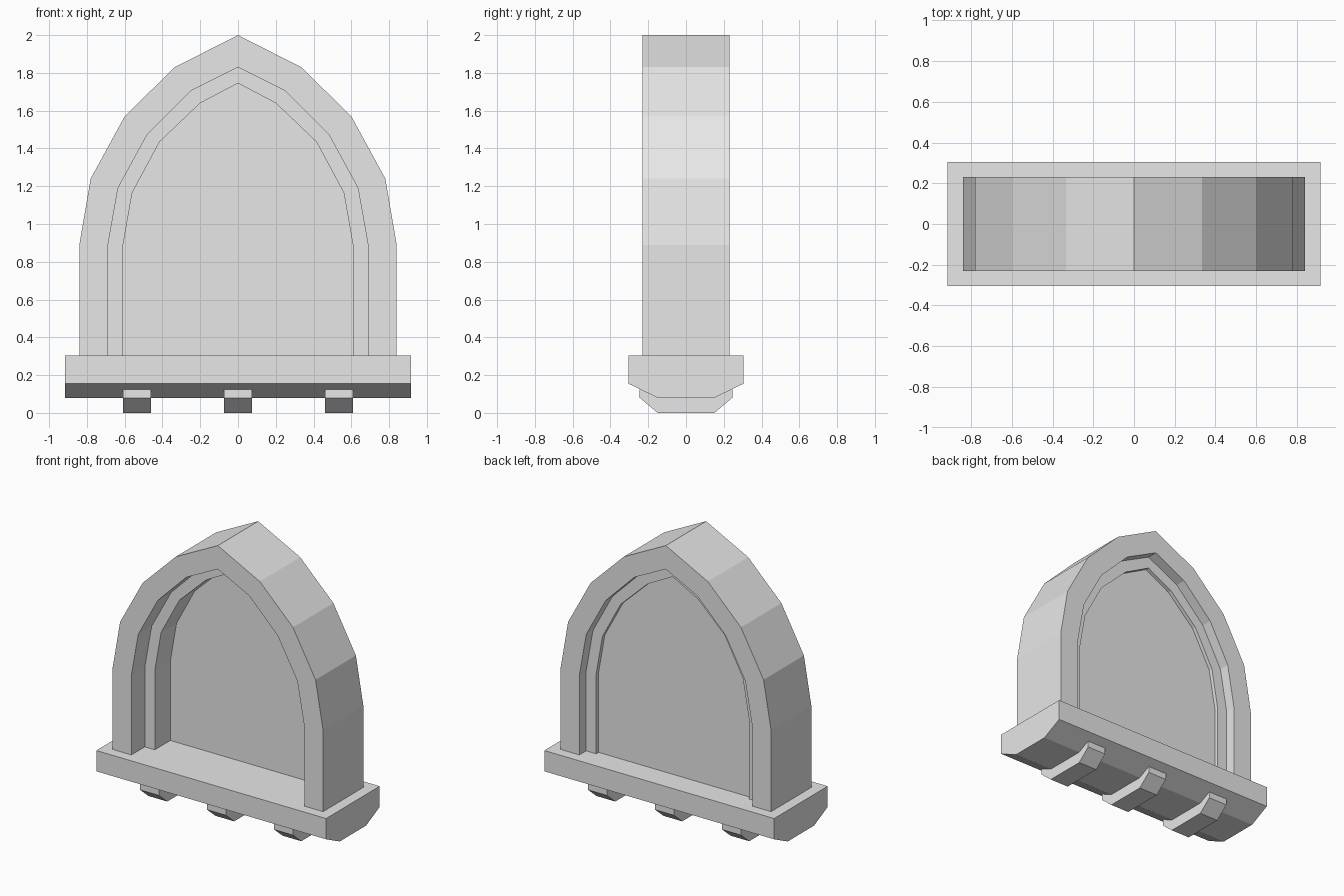
import bpy
import bmesh
from mathutils import Vector

old = bpy.data.objects.get("Cube")
if old:
    bpy.data.objects.remove(old, do_unlink=True)

stone = bpy.data.materials.new("grey stone")
stone.use_nodes = True
GREY = (0.8, 0.8, 0.8, 1)
stone.diffuse_color = GREY
stone.node_tree.nodes["Principled BSDF"].inputs["Base Color"].default_value = GREY


def extrude_profile(name, points, direction):
    """Make a solid by extruding a flat outline of 3D points along a direction."""
    bm = bmesh.new()
    face = bm.faces.new([bm.verts.new(p) for p in points])
    result = bmesh.ops.extrude_face_region(bm, geom=[face], use_keep_orig=True)
    moved = [g for g in result["geom"] if isinstance(g, bmesh.types.BMVert)]
    bmesh.ops.translate(bm, verts=moved, vec=Vector(direction))
    bmesh.ops.recalc_face_normals(bm, faces=bm.faces)
    mesh = bpy.data.meshes.new(name)
    bm.to_mesh(mesh)
    bm.free()
    mesh.materials.append(stone)
    obj = bpy.data.objects.new(name, mesh)
    bpy.context.collection.objects.link(obj)
    return obj


def arch(half):
    """Mirror the right half of an arch, from its foot to its peak."""
    return half + [(-x, z) for x, z in reversed(half[:-1])]


def arch_part(name, outline, front, back):
    extrude_profile(name, [(x, front, z) for x, z in outline], (0, back - front, 0))


def beam_part(name, half, left, right):
    """Beam along x with a cross-section mirrored front to back."""
    section = half + [(-y, z) for y, z in reversed(half)]
    extrude_profile(name, [(left, y, z) for y, z in section], (right - left, 0, 0))


SILL_TOP = 0.305
outer = arch([(0.84, SILL_TOP), (0.84, 0.89), (0.78, 1.24), (0.60, 1.57), (0.335, 1.83), (0, 2)])
middle = arch([(0.69, SILL_TOP), (0.69, 0.88), (0.635, 1.19), (0.48, 1.475), (0.25, 1.705), (0, 1.83)])
inner = arch([(0.61, SILL_TOP), (0.61, 0.88), (0.56, 1.165), (0.415, 1.435), (0.20, 1.64), (0, 1.745)])

# Stepped pointed arch, deeper at the front than at the back
arch_part("outer_frame", outer + middle[::-1], -0.23, 0.23)
arch_part("inner_frame", middle + inner[::-1], -0.077, 0.153)
arch_part("window_panel", inner, 0.10, 0.125)

# Sill with chamfered underside
beam_part("sill", [(0.305, SILL_TOP), (0.305, 0.155), (0.15, 0.08)], -0.917, 0.917)

# Three brackets under the sill
for side, x in (("right", -0.535), ("middle", 0), ("left", 0.535)):
    beam_part(side + "_bracket", [(0.245, 0.125), (0.245, 0.08), (0.15, 0)], x - 0.075, x + 0.075)
